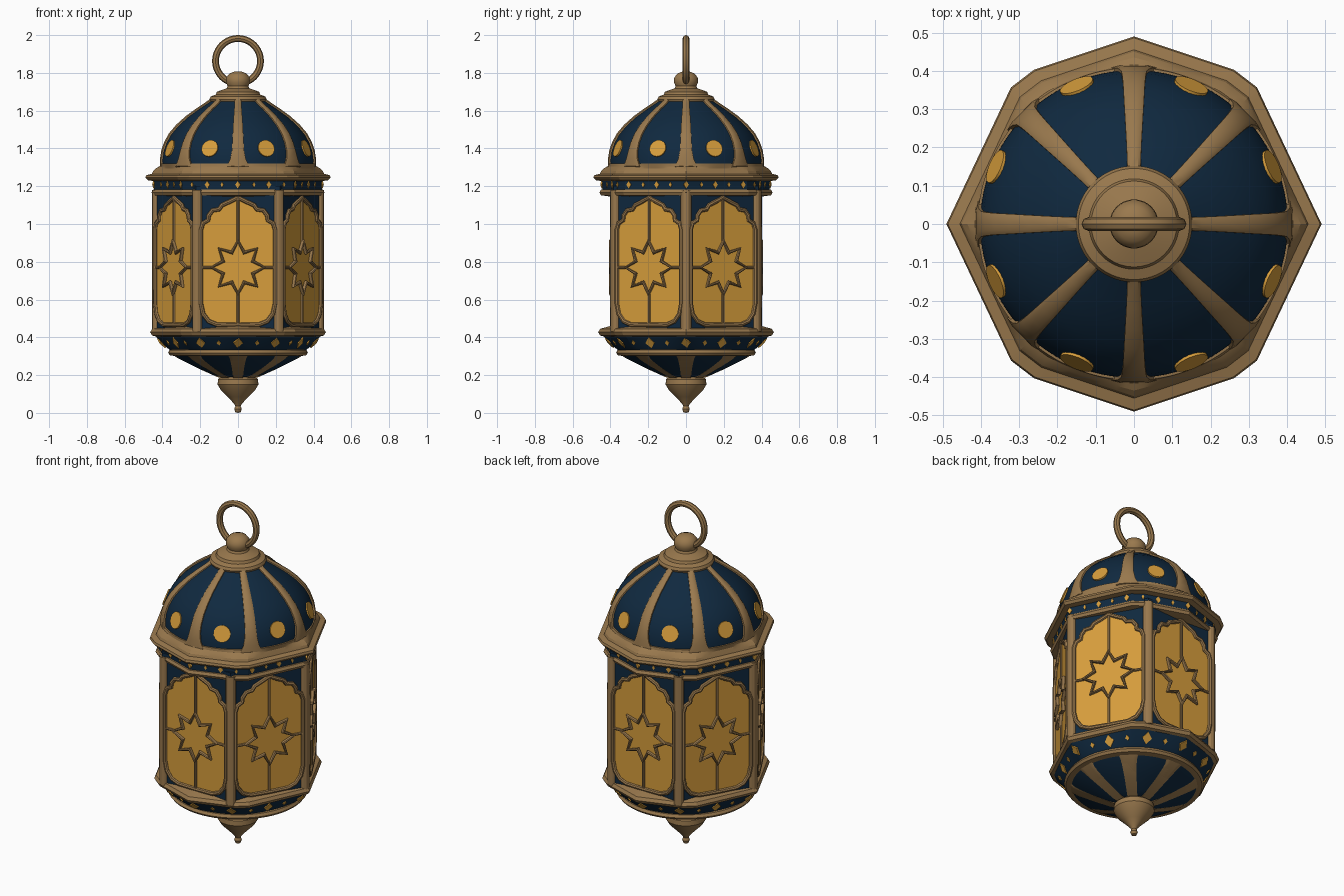
import bpy, bmesh, math
from mathutils import Vector, Matrix
from mathutils.bvhtree import BVHTree

cube = bpy.data.objects.get("Cube")
if cube:
    bpy.data.objects.remove(cube)


def material(name, colour):
    m = bpy.data.materials.new(name)
    m.use_nodes = True
    m.diffuse_color = (*colour, 1)
    bsdf = next(n for n in m.node_tree.nodes if n.type == 'BSDF_PRINCIPLED')
    bsdf.inputs["Base Color"].default_value = (*colour, 1)
    bsdf.inputs["Roughness"].default_value = 0.7
    return m


BRONZE = material("aged bronze", (0.32, 0.19, 0.075))
NAVY = material("navy enamel", (0.005, 0.022, 0.05))
AMBER = material("amber glass", (0.68, 0.34, 0.045))


def add_object(name, mesh, mat, angle=35):
    mesh.materials.clear()
    mesh.materials.append(mat)
    mesh.shade_smooth()
    mesh.set_sharp_from_angle(angle=math.radians(angle))
    ob = bpy.data.objects.new(name, mesh)
    bpy.context.collection.objects.link(ob)
    return ob


def from_bmesh(name, bm, mat, angle=35):
    bmesh.ops.recalc_face_normals(bm, faces=bm.faces)
    mesh = bpy.data.meshes.new(name)
    bm.to_mesh(mesh)
    bm.free()
    return add_object(name, mesh, mat, angle)


# Rim outline: a soft octagon, as radius factor by angle in degrees
def rim_factor(deg):
    corners = [(0, 1), (48, 0.98), (57, 0.98), (90, 1)]
    a = deg % 180
    a = min(a, 180 - a)
    for (a0, r0), (a1, r1) in zip(corners, corners[1:]):
        if a <= a1:
            s = lambda d: math.sin(math.radians(d))
            return r0 * r1 * s(a1 - a0) / (r0 * s(a - a0) + r1 * s(a1 - a))


# Revolved part: points are (radius, height, how much of the rim outline)
def lathe(name, profile, mat, angle=35, step=3):
    bm = bmesh.new()
    rings = []
    for r, z, *blend in profile:
        k = blend[0] if blend else 0
        ring = []
        for d in range(0, 360, step):
            rr = r * (1 + k * (rim_factor(d) - 1))
            t = math.radians(d)
            ring.append(bm.verts.new((rr * math.cos(t), rr * math.sin(t), z)))
        rings.append(ring)
    n = len(rings[0])
    for a, b in zip(rings, rings[1:]):
        for i in range(n):
            j = (i + 1) % n
            bm.faces.new((a[i], a[j], b[j], b[i]))
    bm.faces.new(rings[0])
    bm.faces.new(rings[-1])
    return from_bmesh(name, bm, mat, angle)


def rim(name, profile, mat):
    return lathe(name, [(p + (1,))[:3] for p in profile], mat, 15)


def solid_polygon(name, points, mat, low, high):
    bm = bmesh.new()
    face = bm.faces.new([bm.verts.new((x, y, low)) for x, y in points])
    top = bmesh.ops.extrude_face_region(bm, geom=[face])["geom"]
    bmesh.ops.translate(bm, vec=(0, 0, high - low),
                        verts=[v for v in top if isinstance(v, bmesh.types.BMVert)])
    return from_bmesh(name, bm, mat, 30)


def tube(name, paths, radius, mat, closed=False):
    cu = bpy.data.curves.new(name, 'CURVE')
    cu.dimensions = '3D'
    cu.bevel_depth = radius
    cu.bevel_resolution = 2
    cu.use_fill_caps = True
    for pts in paths:
        sp = cu.splines.new('POLY')
        sp.points.add(len(pts) - 1)
        for p, co in zip(sp.points, pts):
            p.co = (co[0], co[1], 0, 1)
        sp.use_cyclic_u = closed
    temp = bpy.data.objects.new(name, cu)
    mesh = bpy.data.meshes.new_from_object(temp)
    bpy.data.objects.remove(temp)
    return add_object(name, mesh, mat, 40)


def polar_points(n, radii, start=0.0):
    return [(radii[i % len(radii)] * math.cos(start + 2 * math.pi * i / n),
             radii[i % len(radii)] * math.sin(start + 2 * math.pi * i / n)) for i in range(n)]


def repeat(ob, count):
    for i in range(1, count):
        c = ob.copy()
        bpy.context.collection.objects.link(c)
        c.matrix_world = Matrix.Rotation(2 * math.pi * i / count, 4, 'Z') @ ob.matrix_basis


# Raised rib that follows a revolved profile
def rib(name, profile, widths, lift):
    bm = bmesh.new()
    rows = []
    for (r, z), w in zip(profile, widths):
        section = [(-w, -0.02), (-w, lift * 0.5), (-w * 0.6, lift), (w * 0.6, lift), (w, lift * 0.5), (w, -0.02)]
        rows.append([bm.verts.new((r + h, y, z + (h * 0.5 if lift > 0 else 0))) for y, h in section])
    for a, b in zip(rows, rows[1:]):
        for i in range(len(a)):
            j = (i + 1) % len(a)
            bm.faces.new((a[i], a[j], b[j], b[i]))
    bm.faces.new(rows[0])
    bm.faces.new(rows[-1])
    return from_bmesh(name, bm, BRONZE, 40)


# Thin inlay laid onto the surface of another part
def inlay(name, target, points, deg, z):
    bm = bmesh.new()
    bm.from_mesh(target.data)
    tree = BVHTree.FromBMesh(bm)
    bm.free()
    d = Vector((math.cos(math.radians(deg)), math.sin(math.radians(deg)), 0))
    hit, normal, _, _ = tree.ray_cast(d * 2 + Vector((0, 0, z)), -d)
    side = Vector((0, 0, 1)).cross(normal).normalized()
    frame = Matrix((side, normal.cross(side), normal)).transposed().to_4x4()
    ob = solid_polygon(name, points, AMBER, -0.004, 0.005)
    ob.matrix_world = Matrix.Translation(hit) @ frame


def diamond(w, h):
    return [(w, 0), (0, h), (-w, 0), (0, -h)]


# Bottom finial and cup
lathe("bottom_finial", [(0.001, 0), (0.014, 0.004), (0.02, 0.02), (0.014, 0.036), (0.022, 0.05), (0.055, 0.085),
                        (0.09, 0.12), (0.108, 0.15), (0.106, 0.178), (0.08, 0.2), (0.03, 0.21)], BRONZE)
cup = [(0.08, 0.185), (0.13, 0.2), (0.23, 0.245), (0.31, 0.285), (0.35, 0.315)]
lathe("lower_cup", cup, NAVY)
repeat(rib("lower_cup_rib", cup, [0.025, 0.027, 0.032, 0.04, 0.055], 0.012), 8)
lathe("lower_ring", [(0.33, 0.3), (0.36, 0.305), (0.37, 0.318), (0.362, 0.333), (0.33, 0.34)], BRONZE)

# Sloping lower band with diamonds, and the collar above it
lower_band = lathe("lower_band", [(0.35, 0.325, 0.2), (0.385, 0.352, 0.5), (0.445, 0.415, 1)], NAVY, 15)
for k in range(24):
    big = k % 2 == 0
    inlay("lower_band_diamond", lower_band, diamond(0.026, 0.034) if big else diamond(0.012, 0.016),
          k * 15, 0.372)
rim("lower_collar", [(0.42, 0.4), (0.455, 0.41), (0.465, 0.427), (0.455, 0.445), (0.4, 0.46)], BRONZE)

# Six-sided body with corner posts
WALL = 0.385
corner = WALL / math.cos(math.pi / 6)
body = solid_polygon("body_wall", polar_points(6, [corner]), NAVY, 0.43, 1.2)
post = solid_polygon("corner_post", polar_points(12, [0.028]), BRONZE, 0.43, 1.18)
post.location.x = 0.428
repeat(post, 6)

# Window drawn in its own plane: x across, y up
half = [(0, 0.465), (0.11, 0.467), (0.155, 0.485), (0.185, 0.525), (0.197, 0.58), (0.197, 0.97), (0.185, 1.005),
        (0.158, 1.02), (0.155, 1.045), (0.135, 1.072), (0.1, 1.078), (0.085, 1.1), (0.045, 1.118), (0, 1.14)]
outline = half + [(-x, y) for x, y in half[-2:0:-1]]
STAR_Z = 0.77
star = [(x, y + STAR_Z) for x, y in polar_points(16, [0.14, 0.085])]
bars = [[(0, 0.465), (0, STAR_Z - 0.14)], [(0, STAR_Z + 0.14), (0, 1.14)],
        [(-0.197, STAR_Z), (-0.14, STAR_Z)], [(0.14, STAR_Z), (0.197, STAR_Z)]]
window = [
    (solid_polygon("window_glass", outline, AMBER, -0.005, 0.004), 0),
    (tube("window_frame", [outline], 0.012, BRONZE, True), 0.006),
    (tube("window_star", [star], 0.011, BRONZE, True), 0.012),
    (tube("window_bars", bars, 0.008, BRONZE), 0.006)]
for ob, depth in window:
    ob.matrix_world = Matrix.Translation((0, -WALL - depth, 0)) @ Matrix.Rotation(math.pi / 2, 4, 'X')
    repeat(ob, 6)

# Cornice, frieze and wide flange
rim("cornice", [(0.4, 1.145), (0.45, 1.152), (0.458, 1.167), (0.45, 1.182), (0.42, 1.187)], BRONZE)
frieze = rim("frieze", [(0.442, 1.18), (0.446, 1.235)], NAVY)
for k in range(32):
    inlay("frieze_diamond", frieze, diamond(0.014, 0.02) if k % 2 == 0 else diamond(0.008, 0.014), k * 11.25, 1.208)
rim("flange", [(0.43, 1.225), (0.478, 1.232), (0.49, 1.245), (0.486, 1.258), (0.455, 1.266), (0.45, 1.28),
               (0.435, 1.295, 0.8), (0.416, 1.305, 0.3), (0.408, 1.32, 0), (0.37, 1.325, 0)], BRONZE)

# Dome with ribs and round medallions
dome_profile = [(0.402, 1.3), (0.401, 1.34), (0.394, 1.385), (0.378, 1.43), (0.353, 1.475), (0.315, 1.52),
                (0.265, 1.565), (0.21, 1.605), (0.165, 1.635), (0.13, 1.66)]
dome = lathe("dome", dome_profile, NAVY)
repeat(rib("dome_rib", dome_profile, [0.06, 0.042, 0.033, 0.03, 0.028, 0.026, 0.023, 0.02, 0.018, 0.017], 0.012), 8)
for k in range(8):
    inlay("dome_medallion", dome, polar_points(20, [0.046]), 22.5 + 45 * k, 1.4)

# Crown cap, knob and hanging ring
lathe("crown_cap", [(0.12, 1.635), (0.145, 1.645), (0.152, 1.66), (0.145, 1.675), (0.118, 1.685), (0.112, 1.7),
                    (0.085, 1.71), (0.06, 1.718), (0.055, 1.73), (0.064, 1.75), (0.062, 1.775), (0.045, 1.797),
                    (0.02, 1.807), (0.001, 1.808)], BRONZE)
ring = tube("hanging_ring", [polar_points(48, [0.119])], 0.018, BRONZE, True)
ring.matrix_world = Matrix.Translation((0, 0, 1.863)) @ Matrix.Rotation(math.pi / 2, 4, 'X')
